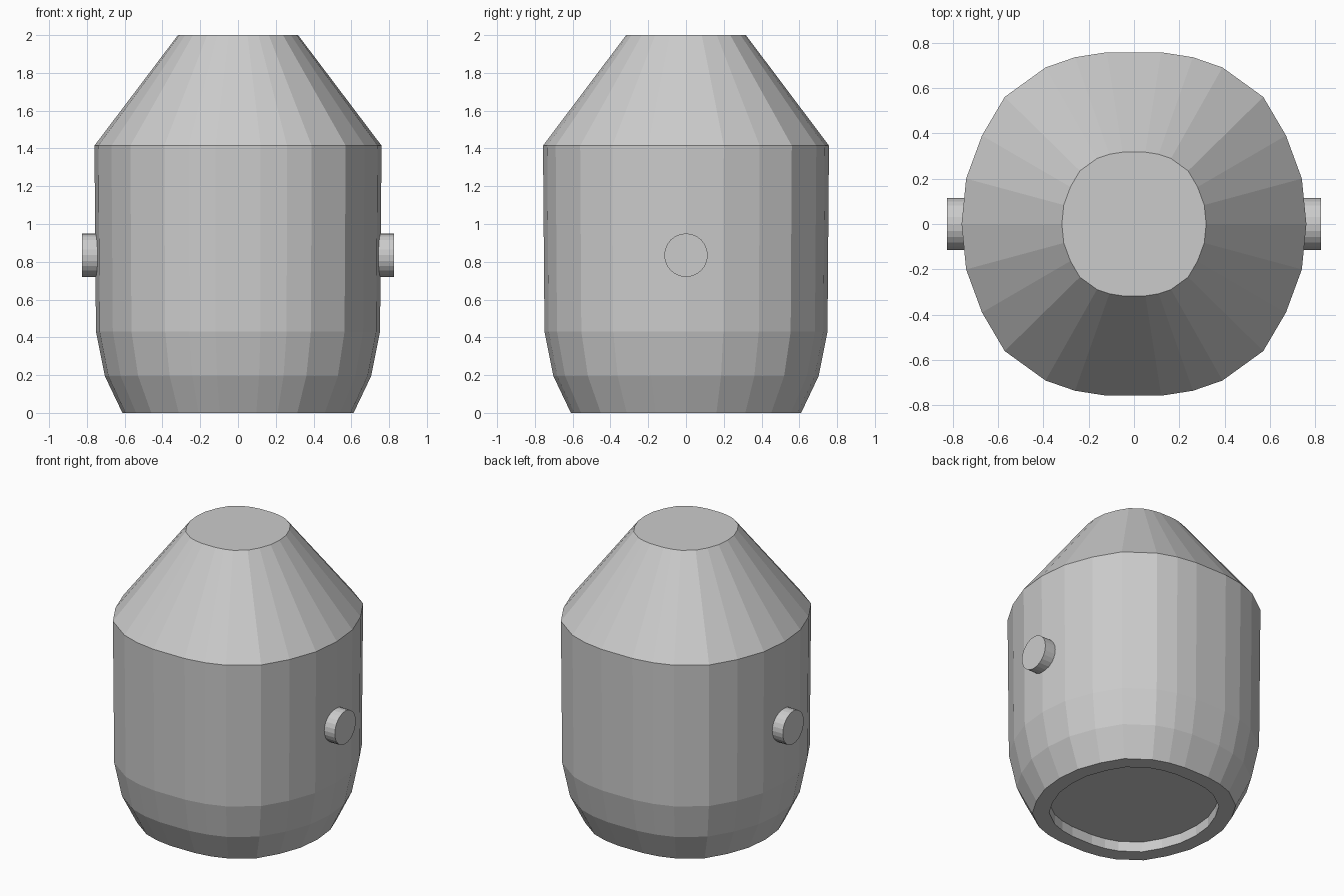
import bpy, bmesh, math

if "Cube" in bpy.data.objects:
    bpy.data.objects.remove(bpy.data.objects["Cube"])

# Quarter outline of the faceted body, as fractions of its widest radius 0.76
QUARTER = [(0.76, 0), (0.74, 0.20), (0.67, 0.39), (0.57, 0.56),
           (0.39, 0.69), (0.26, 0.735), (0.12, 0.757)]
upper = QUARTER + [(-x, y) for x, y in reversed(QUARTER)]
OUTLINE = [(x / 0.76, y / 0.76) for x, y in
           upper + [(x, -y) for x, y in reversed(upper[1:-1])]]


def loft(name, levels):
    """Stack scaled copies of the outline, join them and cap both ends."""
    bm = bmesh.new()
    rings = [[bm.verts.new((x * r, y * r, z)) for x, y in OUTLINE]
             for r, z in levels]
    n = len(OUTLINE)
    for a, b in zip(rings, rings[1:]):
        for i in range(n):
            j = (i + 1) % n
            bm.faces.new((a[i], a[j], b[j], b[i]))
    bm.faces.new(list(reversed(rings[0])))
    bm.faces.new(rings[-1])
    bmesh.ops.recalc_face_normals(bm, faces=bm.faces[:])
    mesh = bpy.data.meshes.new(name)
    bm.to_mesh(mesh)
    bm.free()
    obj = bpy.data.objects.new(name, mesh)
    bpy.context.collection.objects.link(obj)
    return obj


# Body: recessed base, curved foot, straight wall, conical shoulder
loft("body", [(0.51, 0.07), (0.51, 0), (0.612, 0), (0.705, 0.195),
              (0.752, 0.43), (0.76, 1.415), (0.318, 2.0)])

# Side pins
for side, label in ((-1, "left"), (1, "right")):
    bpy.ops.mesh.primitive_cylinder_add(
        vertices=24, radius=0.115, depth=0.125,
        location=(side * 0.7625, 0, 0.835), rotation=(0, math.pi / 2, 0))
    bpy.context.object.name = label + "_pin"
    bpy.ops.object.shade_smooth_by_angle(angle=math.radians(10))
